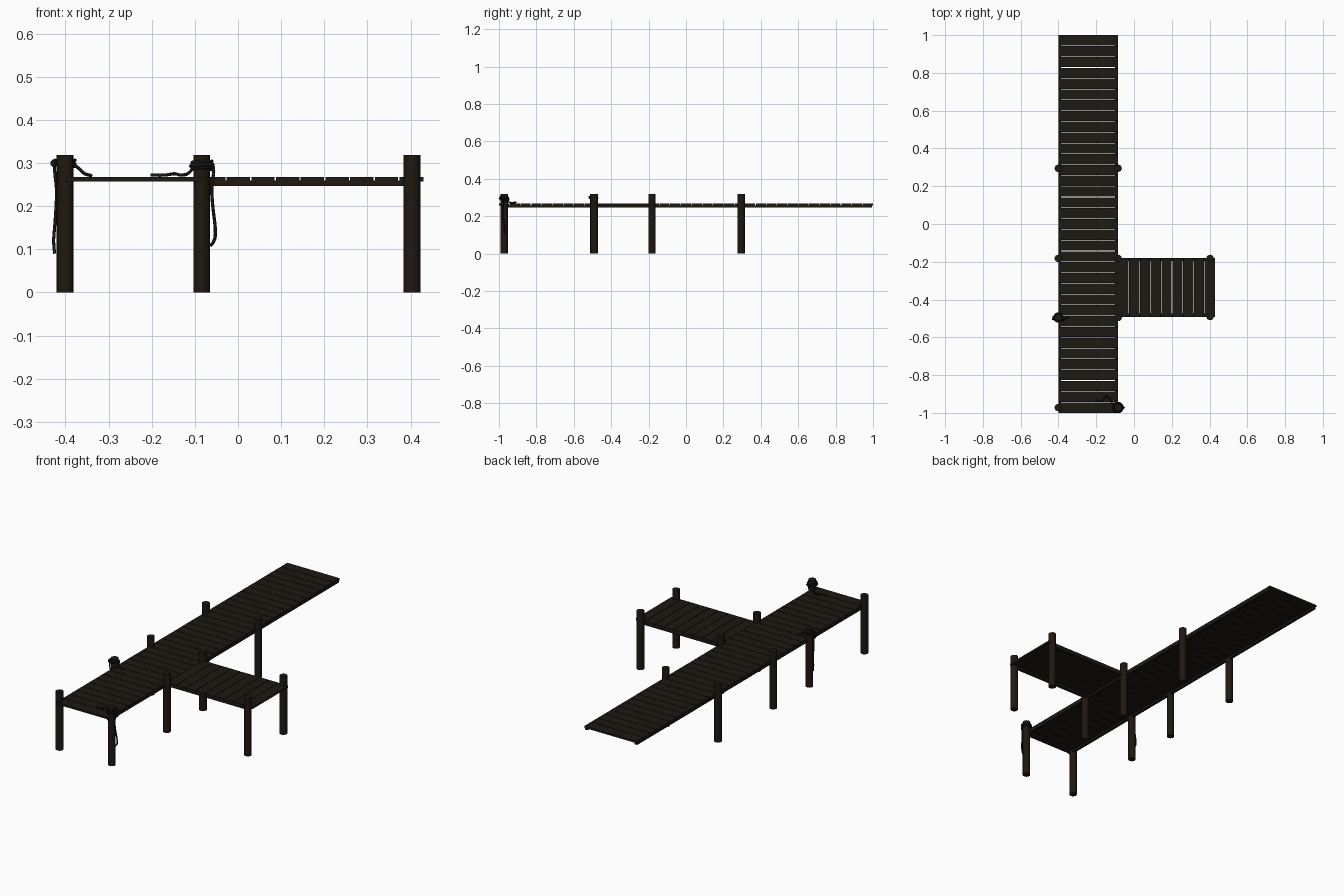
import bpy, math, random
from mathutils import Vector

if "Cube" in bpy.data.objects:
    bpy.data.objects.remove(bpy.data.objects["Cube"])
random.seed(4)


def material(name, rgb):
    m = bpy.data.materials.new(name)
    m.diffuse_color = (*rgb, 1)
    m.use_nodes = True
    m.node_tree.nodes["Principled BSDF"].inputs["Base Color"].default_value = m.diffuse_color
    return m


plank_mat = material("plank_wood", (0.012, 0.010, 0.007))
post_mat = material("post_wood", (0.014, 0.009, 0.005))
rope_mat = material("rope_fibre", (0.008, 0.008, 0.008))


def box(name, x0, x1, y0, y1, z0, z1, mat):
    bpy.ops.mesh.primitive_cube_add(
        size=1, location=((x0 + x1) / 2, (y0 + y1) / 2, (z0 + z1) / 2))
    o = bpy.context.object
    o.name = name
    o.scale = (x1 - x0, y1 - y0, z1 - z0)
    o.data.materials.append(mat)
    return o


def post(x, y):
    bpy.ops.mesh.primitive_cylinder_add(
        vertices=16, radius=0.0195, depth=0.318, location=(x, y, 0.159))
    o = bpy.context.object
    o.name = "post"
    o.data.materials.append(post_mat)
    bpy.ops.object.shade_smooth_by_angle()


def rope(name, points, radius=0.0038):
    c = bpy.data.curves.new(name, 'CURVE')
    c.dimensions = '3D'
    c.bevel_depth = radius
    c.bevel_resolution = 2
    c.resolution_u = 4
    c.use_fill_caps = True
    s = c.splines.new('NURBS')
    s.points.add(len(points) - 1)
    for p, co in zip(s.points, points):
        p.co = (*co, 1)
    s.use_endpoint_u = True
    s.order_u = 3
    c.materials.append(rope_mat)
    o = bpy.data.objects.new(name, c)
    bpy.context.collection.objects.link(o)


def coil(x, y, z0, z1, turns, r=0.0235):
    n = turns * 14
    return [(x + r * math.cos(i * math.tau / 14), y + r * math.sin(i * math.tau / 14),
             z0 + (z1 - z0) * i / n + random.uniform(-.001, .001)) for i in range(n + 1)]


XL, XR, XE = -0.401, -0.084, 0.403
TOP, MID, LOW, GAP = 0.268, 0.257, 0.246, 0.0015

# Main walkway planks and long side beams
pitch = 2 / 35
for i in range(35):
    y = -1 + i * pitch
    box("main_plank", -0.401, -0.085, y + GAP * (i > 0), y + pitch - GAP * (i < 34), MID, TOP, plank_mat)
for x in (-0.401, -0.1):
    box("main_beam", x, x + 0.015, -0.99, 0.995, LOW, MID, post_mat)

# Side platform planks and beams
pitch = 0.515 / 9
for i in range(9):
    x = -0.085 + i * pitch
    box("side_plank", x + GAP, x + pitch - GAP * (i < 8), -0.492, -0.18, MID, TOP, plank_mat)
for y in (-0.492, -0.197):
    box("side_beam", XR, 0.415, y, y + 0.017, LOW, 0.259, post_mat)

# Posts
for x in (XL, XR):
    for y in (-0.972, -0.495, -0.182, 0.295):
        post(x, y)
for y in (-0.490, -0.182):
    post(XE, y)

# Rope on the front corner post: coils, knot, hanging loop, tail lying on deck
px, py = XR, -0.972
rope("corner_rope_coil", coil(px, py, 0.285, 0.304, 3))
rope("corner_rope_band", coil(px, py, 0.289, 0.297, 1, 0.0265))
rope("corner_rope_hanging", [(px + 0.024, py, 0.30), (px + 0.030, py - .004, 0.285),
     (px + 0.022, py - .008, 0.25), (px + 0.025, py - .006, 0.20), (px + 0.032, py, 0.15),
     (px + 0.031, py + .004, 0.118), (px + 0.020, py + .003, 0.108)])
rope("corner_rope_tail", [(px - 0.020, py + .012, 0.288), (px - 0.030, py + .022, 0.274),
     (px - 0.050, py + .055, 0.271), (px - 0.062, py + .066, 0.276), (px - 0.076, py + .045, 0.273),
     (px - 0.092, py + .030, 0.271), (px - 0.118, py + .040, 0.272)])

# Rope on the second left post: coils, side knot, hanging end, tail to deck
px, py = XL, -0.495
rope("left_rope_coil", coil(px, py, 0.292, 0.306, 2))
rope("left_rope_knot", [(px - 0.022, py + .004, 0.306), (px - 0.032, py - .008, 0.302),
     (px - 0.026, py - .012, 0.293), (px - 0.022, py, 0.296), (px - 0.028, py + .004, 0.306)], 0.0045)
rope("left_rope_hanging", [(px - 0.025, py - .005, 0.30), (px - 0.024, py - .008, 0.275),
     (px - 0.019, py - .010, 0.24), (px - 0.021, py - .006, 0.19), (px - 0.025, py, 0.14),
     (px - 0.027, py + .002, 0.115), (px - 0.024, py, 0.09)])
rope("left_rope_tail", [(px + 0.018, py - .014, 0.297), (px + 0.030, py - .012, 0.29),
     (px + 0.042, py - .006, 0.277), (px + 0.052, py, 0.272), (px + 0.062, py + .004, 0.271)])
